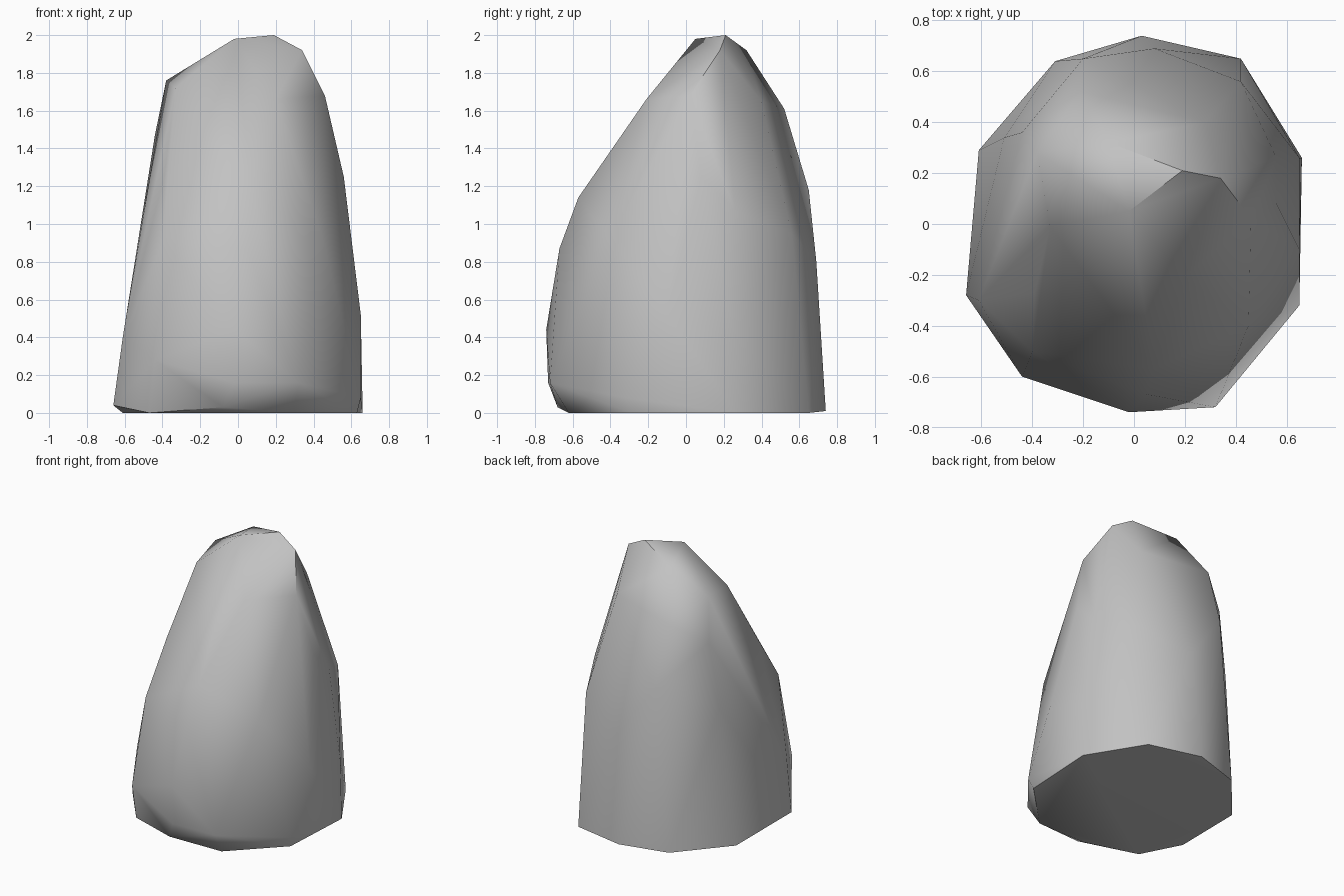
import bpy
import bmesh
import math

default_cube = bpy.data.objects.get("Cube")
if default_cube:
    bpy.data.objects.remove(default_cube, do_unlink=True)


def make_material(name, colour):
    material = bpy.data.materials.new(name)
    material.use_nodes = True
    material.diffuse_color = colour
    shader = material.node_tree.nodes["Principled BSDF"]
    shader.inputs["Base Color"].default_value = colour
    shader.inputs["Roughness"].default_value = 0.9
    return material


def hull_object(name, corner_groups, material, sharp_angle):
    """Wrap a tight faceted skin around the given corner points."""
    mesh = bpy.data.meshes.new(name)
    bm = bmesh.new()
    for group in corner_groups:
        for corner in group:
            bm.verts.new(corner)
    bmesh.ops.convex_hull(bm, input=list(bm.verts))
    loose = [vert for vert in bm.verts if not vert.link_faces]
    bmesh.ops.delete(bm, geom=loose, context='VERTS')
    # Merge the flat underside into one clean facet
    bmesh.ops.dissolve_limit(bm, angle_limit=math.radians(1),
                             verts=list(bm.verts), edges=list(bm.edges))
    bmesh.ops.recalc_face_normals(bm, faces=list(bm.faces))
    bm.to_mesh(mesh)
    bm.free()
    mesh.materials.append(material)

    obj = bpy.data.objects.new(name, mesh)
    bpy.context.collection.objects.link(obj)
    bpy.ops.object.select_all(action='DESELECT')
    obj.select_set(True)
    bpy.context.view_layer.objects.active = obj
    bpy.ops.object.shade_smooth_by_angle(angle=math.radians(sharp_angle))
    return obj


# Footprint resting on the ground, chipped up slightly at the front
foot = [(.03, .74, .01), (.42, .65, 0), (.66, .26, 0), (.63, -.29, 0),
        (.3, -.62, 0), (-.1, -.62, 0), (-.08, -.68, .03), (-.47, -.51, 0),
        (-.66, -.28, .04), (-.61, .29, 0), (-.31, .64, 0)]

# Bulging lower body
belly = [(.32, -.72, .16), (-.02, -.73, .16), (-.02, -.74, .44),
         (-.44, -.6, .28), (-.61, -.3, .4), (.65, -.32, .08),
         (.45, -.48, .47), (.65, -.1, .52), (.65, .26, .4)]

# Shoulders, where the sides begin to lean inward
shoulder = [(.05, -.67, .87), (.08, -.57, 1.14), (-.4, -.5, .9),
            (.45, -.4, .92), (-.39, -.27, 1.25), (-.51, .34, 1),
            (-.2, .65, 1.18), (.08, .69, .8), (.42, .56, .95),
            (.56, .26, 1.07), (.56, .08, 1.25)]

# Chipped crown, with the long slope on the front
crown = [(.2, -.21, 1.66), (.46, .02, 1.68), (.34, .18, 1.92),
         (.19, .21, 2), (-.02, .05, 1.98), (-.33, -.01, 1.72),
         (-.38, .28, 1.76), (-.1, .32, 1.92), (-.44, .36, 1.47),
         (-.21, .52, 1.61), (.28, .4, 1.65)]

stone = make_material("stone_grey", (.54, .54, .54, 1))
hull_object("boulder", [foot, belly, shoulder, crown], stone, 45)
